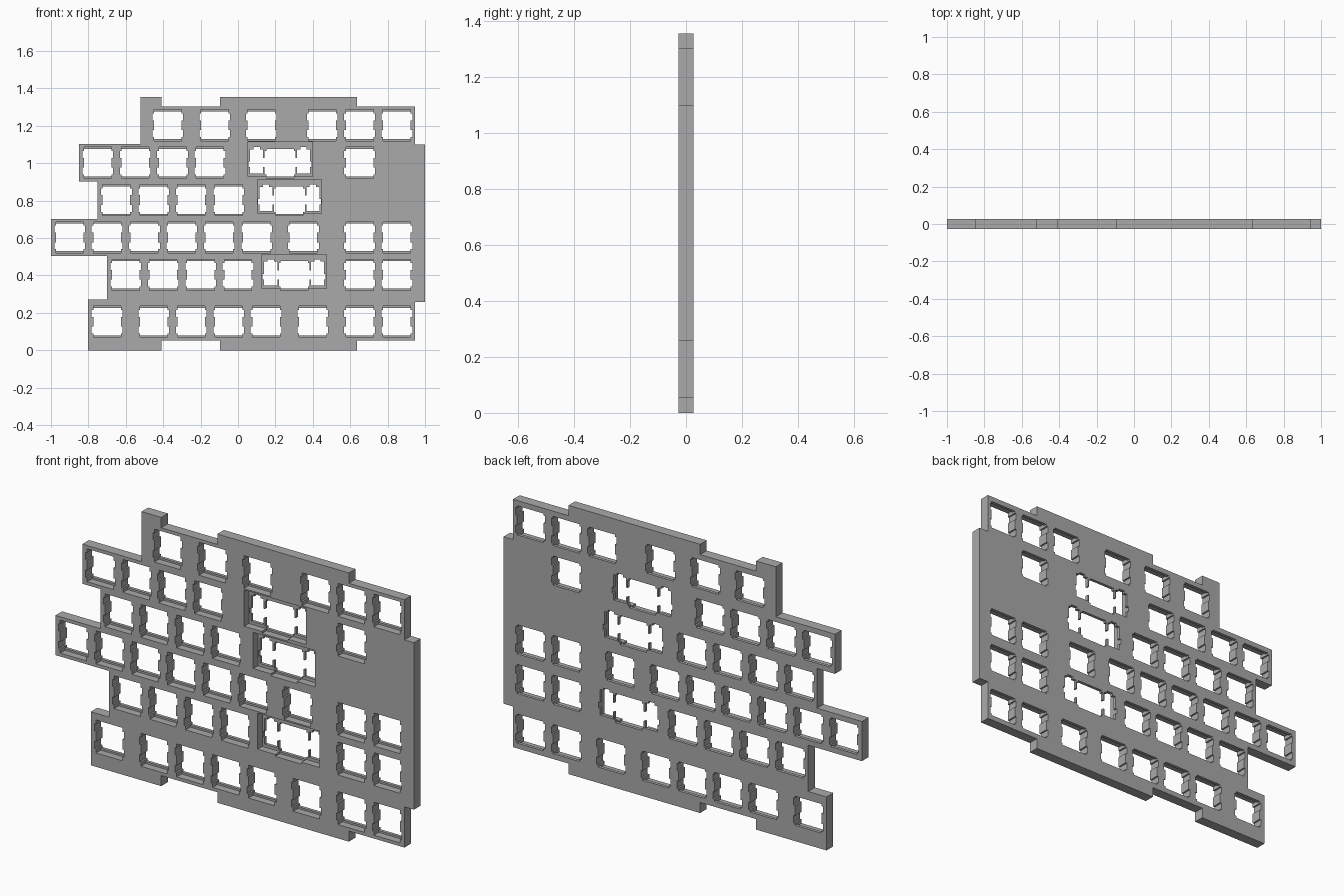
import bpy
import bmesh

cube = bpy.data.objects.get("Cube")
if cube:
    bpy.data.objects.remove(cube, do_unlink=True)

HALF = 0.0265          # half thickness of the plate
LIP = 0.0108           # depth where the front recesses end
SW = 0.0735            # half width of a switch opening

grey = bpy.data.materials.new("plate_grey")
grey.use_nodes = True
grey.diffuse_color = (0.4, 0.4, 0.4, 1)
grey.node_tree.nodes["Principled BSDF"].inputs["Base Color"].default_value = (0.4, 0.4, 0.4, 1)


def prisms(name, outlines, y0, y1):
    """One object made of separate (x, z) outlines extruded along y."""
    bm = bmesh.new()
    for pts in outlines:
        face = bm.faces.new([bm.verts.new((x, y0, z)) for x, z in pts])
        new = bmesh.ops.extrude_face_region(bm, geom=[face])["geom"]
        verts = [v for v in new if isinstance(v, bmesh.types.BMVert)]
        bmesh.ops.translate(bm, verts=verts, vec=(0, y1 - y0, 0))
    bmesh.ops.recalc_face_normals(bm, faces=bm.faces)
    mesh = bpy.data.meshes.new(name)
    bm.to_mesh(mesh)
    bm.free()
    mesh.materials.append(grey)
    obj = bpy.data.objects.new(name, mesh)
    bpy.context.collection.objects.link(obj)
    return obj


def mirror_x(half):
    return half + [(-x, z) for x, z in reversed(half)]


def place(shape, spots):
    return [[(x + cx, z + cz) for x, z in shape] for cx, cz in spots]


# Stepped outer edge
outline = [(-.52, 1.355), (-.41, 1.355), (-.41, 1.303), (-.097, 1.303), (-.097, 1.355),
           (.637, 1.355), (.637, 1.303), (.947, 1.303), (.947, 1.1), (1, 1.1),
           (1, .258), (.947, .258), (.947, .053), (.637, .053), (.637, 0), (-.097, 0),
           (-.097, .053), (-.41, .053), (-.41, 0), (-.803, 0), (-.803, .27), (-.7, .27),
           (-.7, .503), (-1, .503), (-1, .703), (-.75, .703), (-.75, .903),
           (-.85, .903), (-.85, 1.103), (-.52, 1.103)]
plate = prisms("switch_plate", [outline], -HALF, HALF)

# Switch opening with four side notches, and its taller front recess
corner = [(SW, SW), (SW, .063), (.082, .063), (.082, .026), (SW, .026)]
switch = mirror_x(corner + [(x, -z) for x, z in reversed(corner)])
switch_recess = mirror_x([(SW, .083), (SW, -.083)])

# Wide key opening: switch joined to a stabiliser slot on each side
wide = mirror_x([(SW, SW), (SW, .063), (.082, .063), (.082, .024), (.09, .024),
                 (.09, .071), (.108, .071), (.108, .083), (.142, .083), (.142, .071),
                 (.16, .071), (.16, .005), (.169, .005), (.169, -.024), (.16, -.024),
                 (.16, -.058), (.09, -.058), (.09, -.024), (.082, -.024),
                 (.082, -.063), (SW, -.063), (SW, -SW)])
wide_recess = mirror_x([(.172, .11), (.172, -.073), (SW, -.073), (SW, -.083)])

# Key centres by row height
rows = {1.203: [-.375, -.125, .125, .45, .65, .85],
        1.003: [-.75, -.55, -.35, -.15, .65],
        .803: [-.65, -.45, -.25, -.05],
        .603: [-.9, -.7, -.5, -.3, -.1, .1, .35, .65, .85],
        .403: [-.6, -.4, -.2, 0, .65, .85],
        .153: [-.7, -.45, -.25, -.05, .15, .4, .65, .85]}
keys = [(x, z) for z, xs in rows.items() for x in xs]
wide_keys = [(.225, 1.003), (.275, .803), (.3, .403)]

recesses = prisms("recess_cutter", place(switch_recess, keys) + place(wide_recess, wide_keys),
                  -HALF - .02, LIP)
holes = prisms("hole_cutter", place(switch, keys) + place(wide, wide_keys),
               -HALF - .04, HALF + .04)

# Cut the recesses, then the openings
for cutter in (recesses, holes):
    cutter.hide_render = True
    cutter.hide_viewport = True
    mod = plate.modifiers.new(cutter.name, "BOOLEAN")
    mod.operation = "DIFFERENCE"
    mod.solver = "EXACT"
    mod.object = cutter

# Apply the cuts and remove the helpers
bpy.context.view_layer.update()
graph = bpy.context.evaluated_depsgraph_get()
cut = bpy.data.meshes.new_from_object(plate.evaluated_get(graph))
plate.modifiers.clear()
plate.data = cut
for cutter in (recesses, holes):
    bpy.data.objects.remove(cutter, do_unlink=True)
